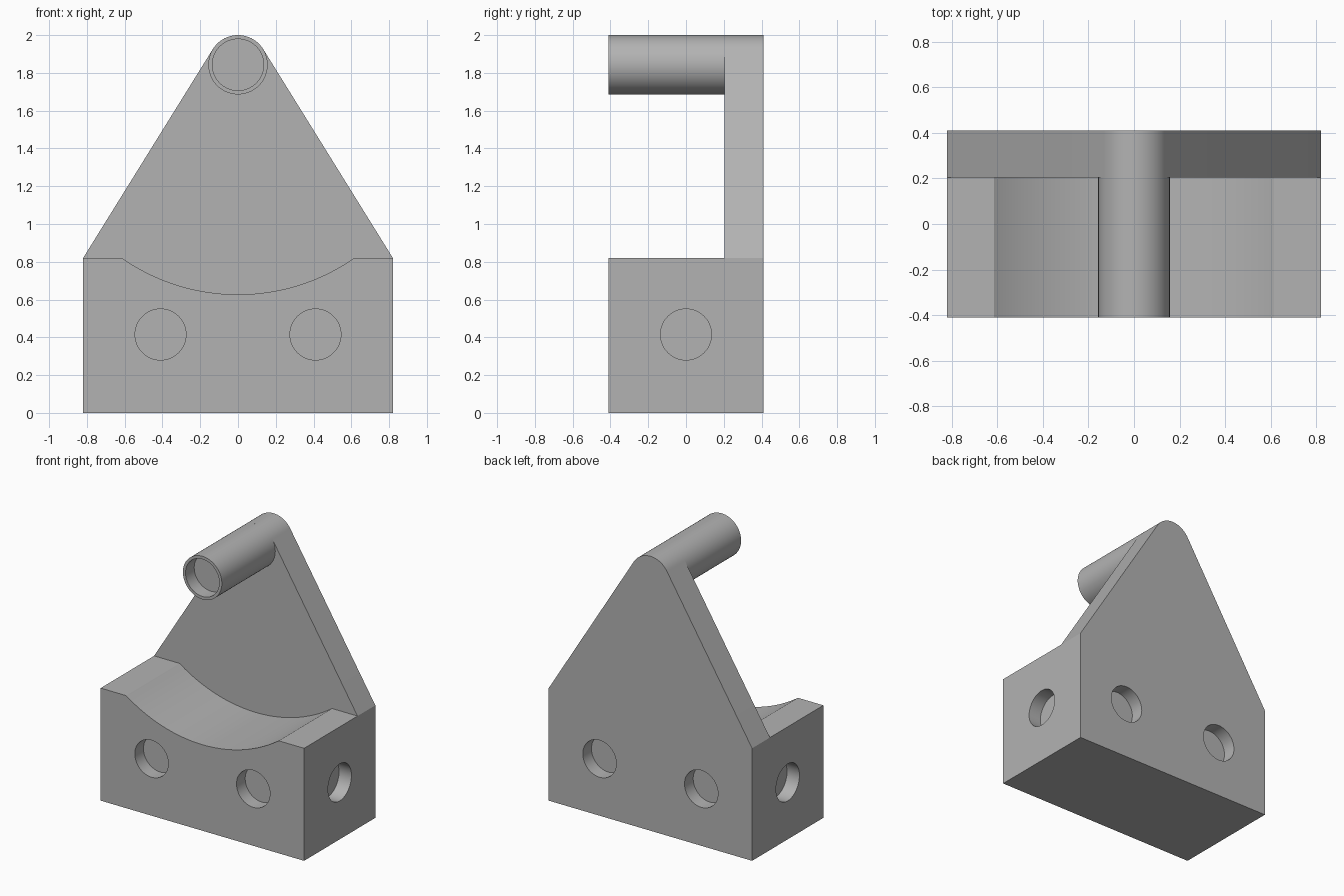
import bpy, bmesh
from math import sin, cos, atan2, acos, asin, hypot, radians, pi
from mathutils import Matrix, Vector

cube = bpy.data.objects.get("Cube")
if cube:
    bpy.data.objects.remove(cube, do_unlink=True)

# Main dimensions
HALF_W, HALF_D, BASE_H = 0.82, 0.41, 0.82
PLATE_FRONT = 0.205
PIN_Z, PIN_R, PIN_BORE = 1.843, 0.157, 0.136
HOLE_R, HOLE_Z, HOLE_DEPTH = 0.135, 0.415, 0.1
SADDLE_HALF, SADDLE_LOW = 0.615, 0.627

grey = bpy.data.materials.new("plain grey")
grey.use_nodes = True
colour = (0.45, 0.45, 0.45, 1)
grey.diffuse_color = colour
grey.node_tree.nodes["Principled BSDF"].inputs["Base Color"].default_value = colour


def make_object(name, bm):
    bmesh.ops.recalc_face_normals(bm, faces=bm.faces)
    mesh = bpy.data.meshes.new(name)
    bm.to_mesh(mesh)
    bm.free()
    mesh.materials.append(grey)
    obj = bpy.data.objects.new(name, mesh)
    bpy.context.collection.objects.link(obj)
    return obj


def prism(name, outline, y0, y1):
    """Extrude an x-z outline along y."""
    bm = bmesh.new()
    face = bm.faces.new([bm.verts.new((x, y0, z)) for x, z in outline])
    out = bmesh.ops.extrude_face_region(bm, geom=[face])
    verts = [v for v in out["geom"] if isinstance(v, bmesh.types.BMVert)]
    bmesh.ops.translate(bm, verts=verts, vec=(0, y1 - y0, 0))
    return make_object(name, bm)


def add_rod(bm, centre, axis, radius, length):
    turn = Vector(axis).to_track_quat("Z", "Y").to_matrix().to_4x4()
    bmesh.ops.create_cone(bm, cap_ends=True, segments=64, radius1=radius, radius2=radius,
                          depth=length, matrix=Matrix.Translation(centre) @ turn)


def arc(cz, r, a0, a1, steps):
    angles = [a0 + (a1 - a0) * i / steps for i in range(steps + 1)]
    return [(r * cos(a), cz + r * sin(a)) for a in angles]


def cut(obj, cutter):
    mod = obj.modifiers.new("cut", "BOOLEAN")
    mod.operation, mod.solver, mod.object = "DIFFERENCE", "EXACT", cutter
    bpy.context.view_layer.objects.active = obj
    bpy.ops.object.modifier_apply(modifier=mod.name)
    bpy.data.objects.remove(cutter, do_unlink=True)


def smooth(obj):
    bpy.ops.object.select_all(action="DESELECT")
    obj.select_set(True)
    bpy.context.view_layer.objects.active = obj
    bpy.ops.object.shade_smooth_by_angle(angle=radians(20))


# Bracket: full-depth silhouette whose sloping sides run tangent to the rounded tip
rise = PIN_Z - BASE_H
tangent = atan2(-rise, HALF_W) + acos(PIN_R / hypot(HALF_W, rise))
outline = [(-HALF_W, 0), (HALF_W, 0), (HALF_W, BASE_H)]
outline += arc(PIN_Z, PIN_R, tangent, pi - tangent, 32)
outline.append((-HALF_W, BASE_H))
bracket = prism("bracket_body", outline, -HALF_D, HALF_D)

# Clear the space in front of the plate, leaving the curved saddle
sag = BASE_H - SADDLE_LOW
saddle_r = (SADDLE_HALF ** 2 + sag ** 2) / (2 * sag)
half = asin(SADDLE_HALF / saddle_r)
clear = [(-1, BASE_H)]
clear += arc(SADDLE_LOW + saddle_r, saddle_r, -pi / 2 - half, -pi / 2 + half, 48)
clear += [(1, BASE_H), (1, 2.2), (-1, 2.2)]
cut(bracket, prism("saddle_cutter", clear, -1, PLATE_FRONT))

# Blind holes: two in the front and back, one in each end
bm = bmesh.new()
for side in (-1, 1):
    add_rod(bm, (side * HALF_W, 0, HOLE_Z), (1, 0, 0), HOLE_R, 2 * HOLE_DEPTH)
    for x in (-HALF_D, HALF_D):
        add_rod(bm, (x, side * HALF_D, HOLE_Z), (0, 1, 0), HOLE_R, 2 * HOLE_DEPTH)
cut(bracket, make_object("hole_cutter", bm))
smooth(bracket)

# Pin reaching forward from the tip, with a shallow bore in its end
bm = bmesh.new()
add_rod(bm, (0, (PLATE_FRONT - HALF_D) / 2, PIN_Z), (0, 1, 0), PIN_R, PLATE_FRONT + HALF_D)
pin = make_object("pin", bm)
bm = bmesh.new()
add_rod(bm, (0, -HALF_D, PIN_Z), (0, 1, 0), PIN_BORE, 2 * HOLE_DEPTH)
cut(pin, make_object("bore_cutter", bm))
smooth(pin)
